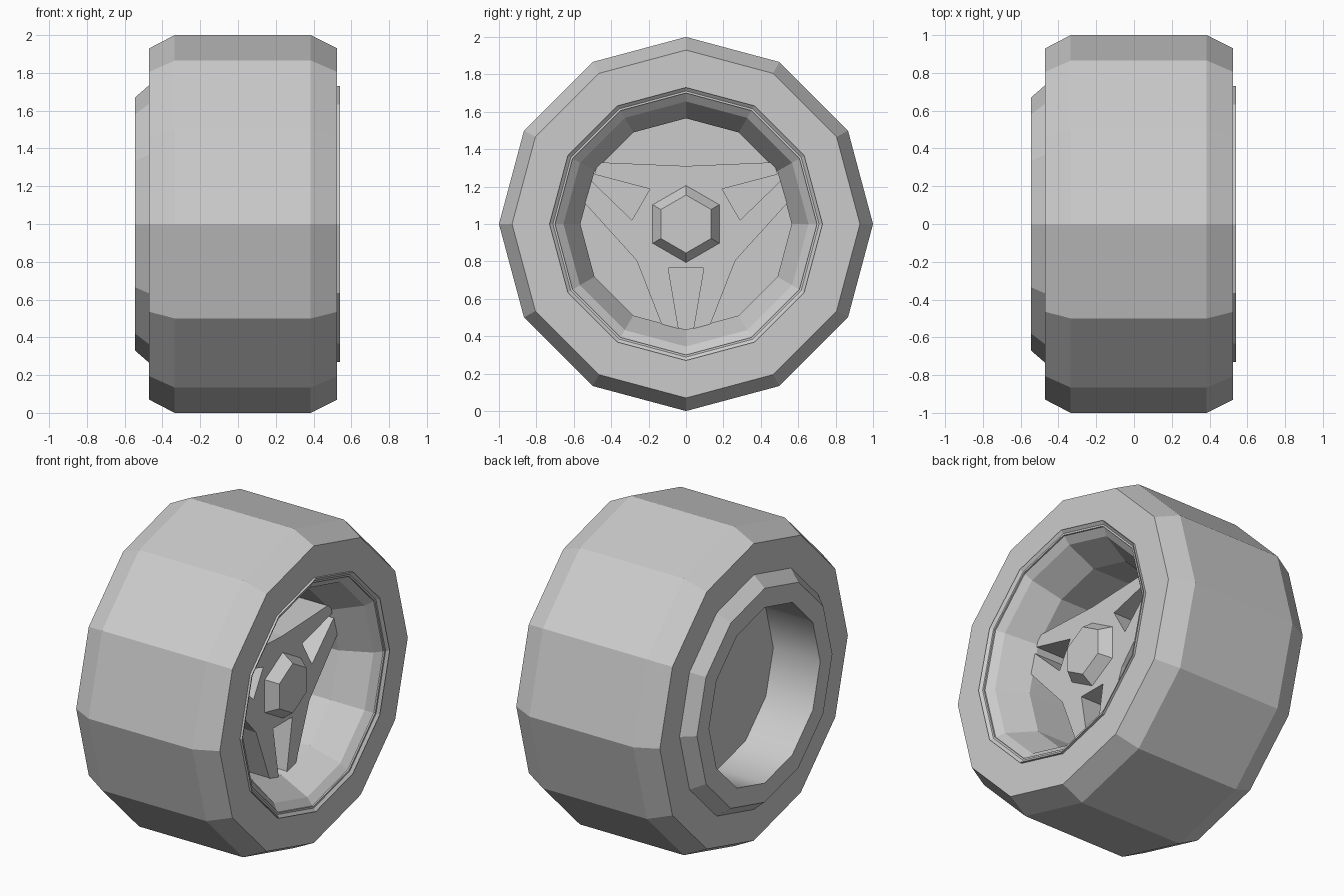
import bpy, bmesh
from math import sin, cos, pi

cube = bpy.data.objects.get("Cube")
if cube:
    bpy.data.objects.remove(cube, do_unlink=True)

grey = bpy.data.materials.new("plain grey")
grey.use_nodes = True
colour = (0.6, 0.6, 0.6, 1)
grey.diffuse_color = colour
bsdf = next(n for n in grey.node_tree.nodes if n.type == 'BSDF_PRINCIPLED')
bsdf.inputs["Base Color"].default_value = colour

CENTRE_Z = 1.0


def finish(bm, name):
    """Turn a bmesh into a grey object standing at axle height."""
    bmesh.ops.remove_doubles(bm, verts=bm.verts, dist=1e-5)
    bmesh.ops.recalc_face_normals(bm, faces=bm.faces)
    mesh = bpy.data.meshes.new(name)
    bm.to_mesh(mesh)
    bm.free()
    mesh.materials.append(grey)
    obj = bpy.data.objects.new(name, mesh)
    obj.location.z = CENTRE_Z
    bpy.context.collection.objects.link(obj)
    return obj


def lathe(name, profile, sides, smooth_segment=None):
    """Spin a closed (x, radius) profile around the x axis in flat sides."""
    bm = bmesh.new()
    rings = []
    for x, r in profile:
        if r == 0:
            rings.append([bm.verts.new((x, 0, 0))] * sides)
        else:
            rings.append([bm.verts.new((x, r * sin(2 * pi * i / sides),
                                        r * cos(2 * pi * i / sides)))
                          for i in range(sides)])
    for k in range(len(rings)):
        a, b = rings[k], rings[(k + 1) % len(rings)]
        for i in range(sides):
            j = (i + 1) % sides
            corners = list(dict.fromkeys((a[i], a[j], b[j], b[i])))
            if len(corners) > 2:
                face = bm.faces.new(corners)
                face.smooth = (k == smooth_segment)
    return finish(bm, name)


# Tyre with chamfered shoulders
lathe("tyre", [(-0.47, 0.70), (-0.47, 0.93), (-0.335, 1.0),
               (0.385, 1.0), (0.525, 0.93), (0.525, 0.70)], 12)

# Rim: raised back collar, smooth back bore, closed web, stepped front dish
lathe("rim", [(-0.40, 0.735), (-0.47, 0.735), (-0.545, 0.67),
              (-0.545, 0.55), (-0.22, 0.55), (-0.22, 0),
              (0, 0), (0, 0.565), (0.30, 0.565),
              (0.48, 0.655), (0.54, 0.73), (0.45, 0.73)], 12, smooth_segment=3)

# Three forked spokes: half outline as (y, z), mirrored to the other side
half = [(0, 0.31), (0.47, 0.33), (0.49, 0.265), (0.193, 0.187),
        (0.289, 0.021), (0.505, 0.23), (0.54, 0.11), (0.264, -0.195),
        (0.125, -0.55), (0.04, -0.56), (0.095, -0.235), (0, -0.235)]
outline = half + [(-y, z) for y, z in half[-2:0:-1]]
bm = bmesh.new()
front = bm.faces.new([bm.verts.new((0.31, y, z)) for y, z in outline])
extruded = bmesh.ops.extrude_face_region(bm, geom=[front], use_keep_orig=True)
back = [v for v in extruded["geom"] if isinstance(v, bmesh.types.BMVert)]
bmesh.ops.translate(bm, verts=back, vec=(-0.312, 0, 0))
finish(bm, "spokes")

# Six-sided hub cap
lathe("hub_cap", [(0.30, 0), (0.30, 0.213), (0.38, 0.155), (0.38, 0)], 6)
